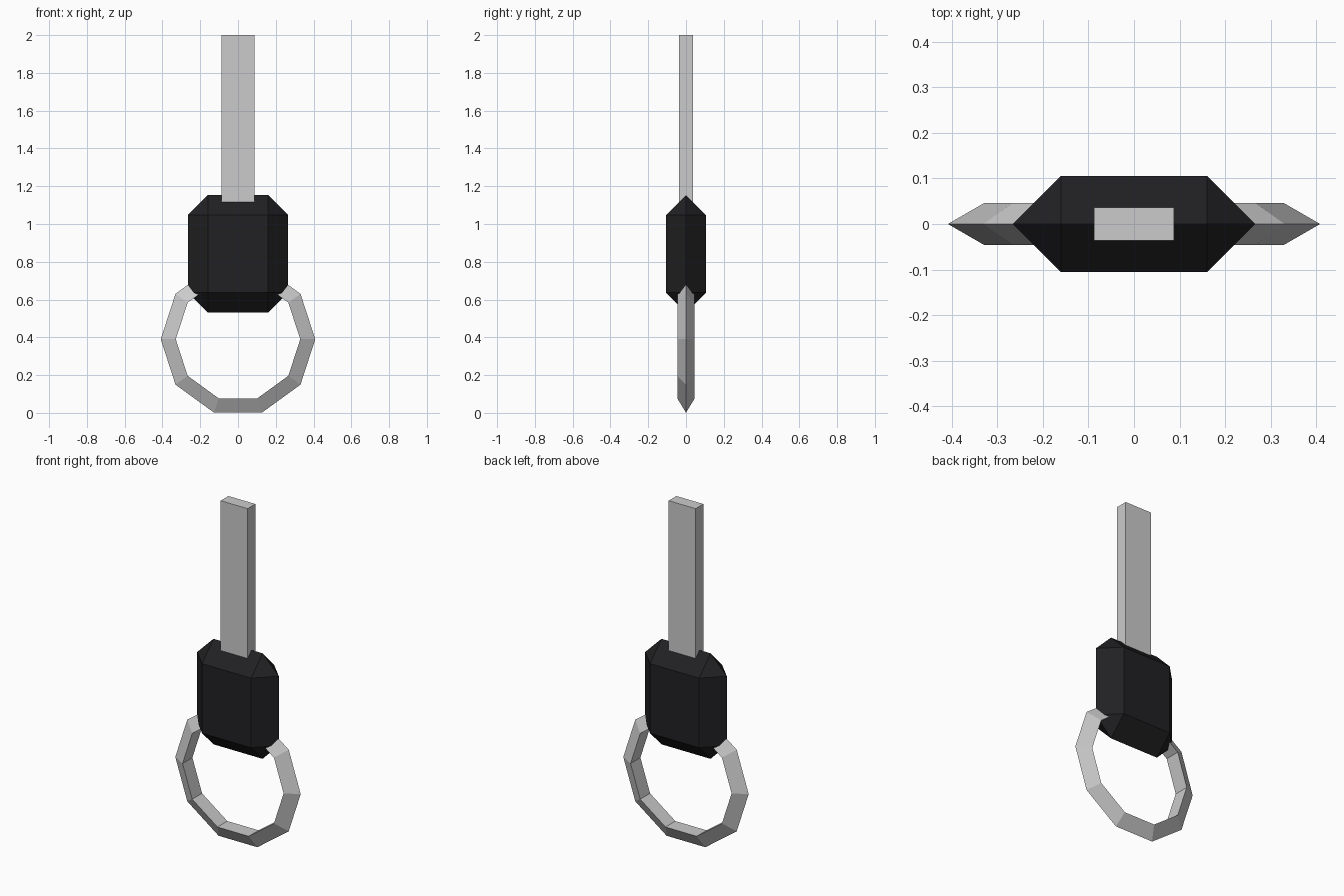
import bpy, bmesh, math
from itertools import product

if "Cube" in bpy.data.objects:
    bpy.data.objects.remove(bpy.data.objects["Cube"])


def add_bm(name, bm):
    mesh = bpy.data.meshes.new(name)
    bm.to_mesh(mesh)
    bm.free()
    ob = bpy.data.objects.new(name, mesh)
    bpy.context.collection.objects.link(ob)
    return ob


# Split ring: ten segments, triangular section pointing outward
bpy.ops.mesh.primitive_torus_add(major_segments=10, minor_segments=3,
                                 major_radius=0.356, minor_radius=0.053,
                                 location=(0, 0, 0.39),
                                 rotation=(math.pi / 2, 0, 0))
bpy.context.object.name = "key_ring"

# Grip: block chamfered on all edges until the sides meet in a ridge
x, z, c = 0.16, 0.205, 0.106
bm = bmesh.new()
for sx, sz in product((-1, 1), repeat=2):
    for p in ((x, c, z), (x, -c, z), (x + c, 0, z), (x, 0, z + c)):
        bm.verts.new((sx * p[0], p[1], sz * p[2]))
bmesh.ops.convex_hull(bm, input=bm.verts)
bmesh.ops.dissolve_limit(bm, angle_limit=0.01, verts=bm.verts, edges=bm.edges)
bmesh.ops.recalc_face_normals(bm, faces=bm.faces)
grip = add_bm("key_grip", bm)
grip.location.z = 0.842
black = bpy.data.materials.new("black_plastic")
black.diffuse_color = (0.015, 0.015, 0.017, 1)
black.use_nodes = True
black.node_tree.nodes["Principled BSDF"].inputs["Base Color"].default_value = black.diffuse_color
grip.data.materials.append(black)

# Blade: plain bar sunk into the grip
bottom, top = 0.97, 2.0
bm = bmesh.new()
bmesh.ops.create_cube(bm, size=1)
bmesh.ops.scale(bm, vec=(0.176, 0.072, top - bottom), verts=bm.verts)
blade = add_bm("key_blade", bm)
blade.location.z = (top + bottom) / 2
